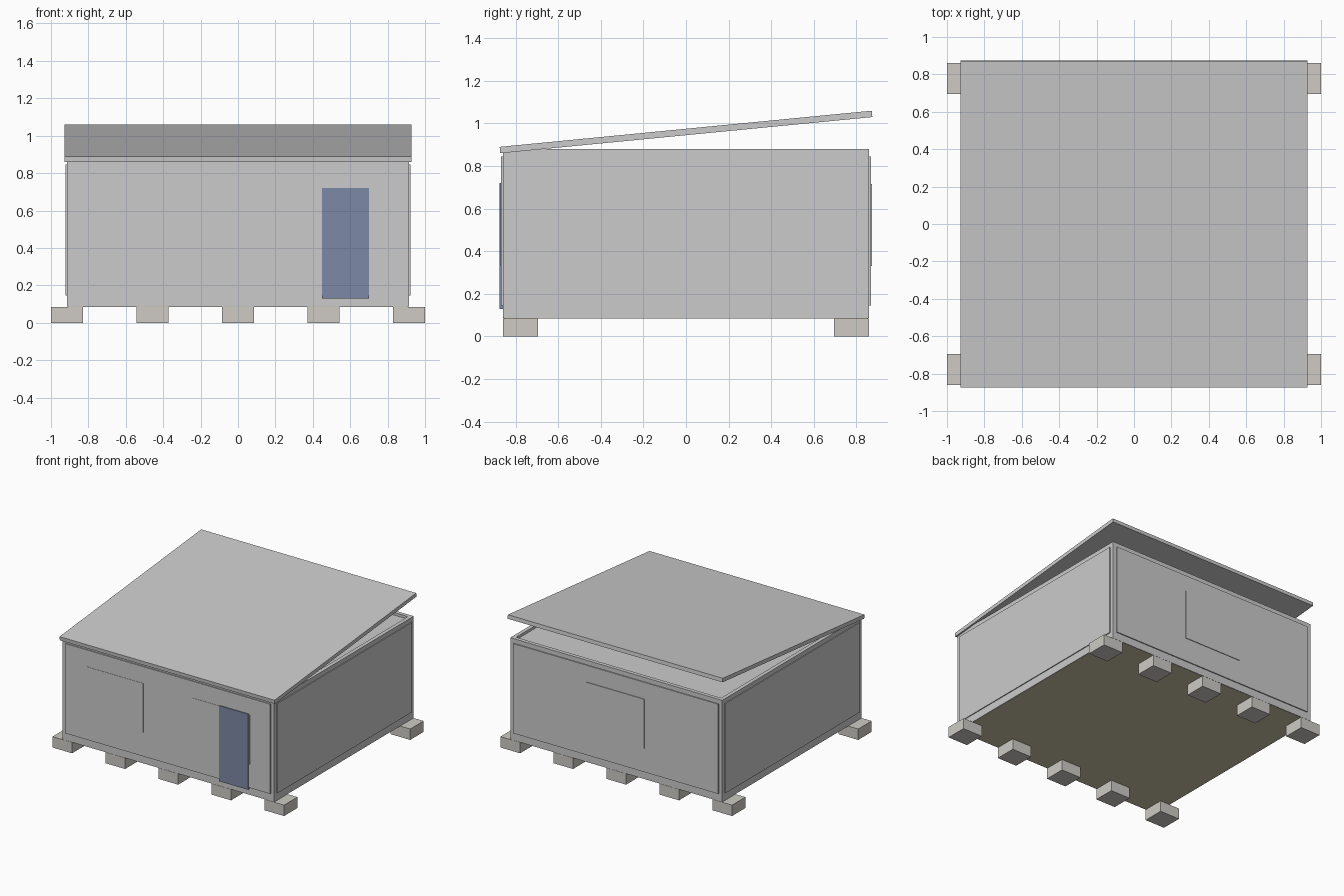
import bpy
import math

if "Cube" in bpy.data.objects:
    bpy.data.objects.remove(bpy.data.objects["Cube"])


def material(name, rgb):
    m = bpy.data.materials.new(name)
    m.diffuse_color = (*rgb, 1)
    m.use_nodes = True
    m.node_tree.nodes["Principled BSDF"].inputs["Base Color"].default_value = m.diffuse_color
    return m


def box(name, x, y, z, mat=None):
    """Box from (min, max) ranges along each axis."""
    bpy.ops.mesh.primitive_cube_add(size=1, location=[sum(r) / 2 for r in (x, y, z)])
    ob = bpy.context.object
    ob.name = name
    ob.scale = [r[1] - r[0] for r in (x, y, z)]
    bpy.ops.object.transform_apply(location=False, rotation=False, scale=True)
    if mat:
        ob.data.materials.append(mat)
    return ob


def span(a, b, side):
    return tuple(sorted((a * side, b * side)))


stone = material("stone", (0.62, 0.6, 0.56))
wood = material("wood", (0.6, 0.54, 0.4))
blue = material("door_blue", (0.2, 0.25, 0.38))

W, D = 0.915, 0.86        # half width and depth of the frame
Z0, Z1 = 0.085, 0.88      # frame bottom and top
T = 0.03                  # frame thickness

# Foundation blocks in two rows
for side in (-1, 1):
    for i in range(5):
        cx = (i - 2) * 0.4575
        box("foundation_block", (cx - 0.085, cx + 0.085), span(0.695, 0.86, side), (0, Z0), stone)

# Floor and ceiling
box("floor", (-W + 0.005, W - 0.005), (-D + 0.005, D - 0.005), (Z0, 0.145), wood)
box("ceiling", (-W + T, W - T), (-D + T, D - T), (0.83, 0.86))

# Perimeter frame: rails and posts
for side in (-1, 1):
    for name, z in (("bottom_rail", (Z0 + 0.001, 0.145)), ("top_rail", (0.845, Z1))):
        box("long_" + name, (-W, W), span(D - T, D, side), z)
        box("side_" + name, span(W - T, W, side), (-D + T, D - T), z)
    for s in (-1, 1):
        box("corner_post", span(W - T, W, s), span(D - T, D, side), (0.145, 0.845))

# Wall panels, standing slightly proud of the frame
pz = (0.145, 0.845)
for side in (-1, 1):
    box("long_wall_panel", (-W + T, W - T), span(D - T, D + 0.008, side), pz)
    box("side_wall_panel", span(W - T, W + 0.007, side), (-D + T, D - T), pz)

# Flush windows and the blue door
wz = (0.33, 0.715)
for side in (-1, 1):
    box("front_window", span(0.21, 0.71, side), (-D - 0.010, -D), wz)
box("back_window", (-0.25, 0.25), (D, D + 0.013), wz)
box("door", (0.45, 0.70), (-D - 0.015, -D), (0.13, 0.72), blue)

# Single-pitch roof slab
slope = math.atan2(0.17, 1.75)
roof = box("roof", (-0.928, 0.928), (-0.8775, 0.8775), (0.945, 0.975))
roof.rotation_euler.x = slope
